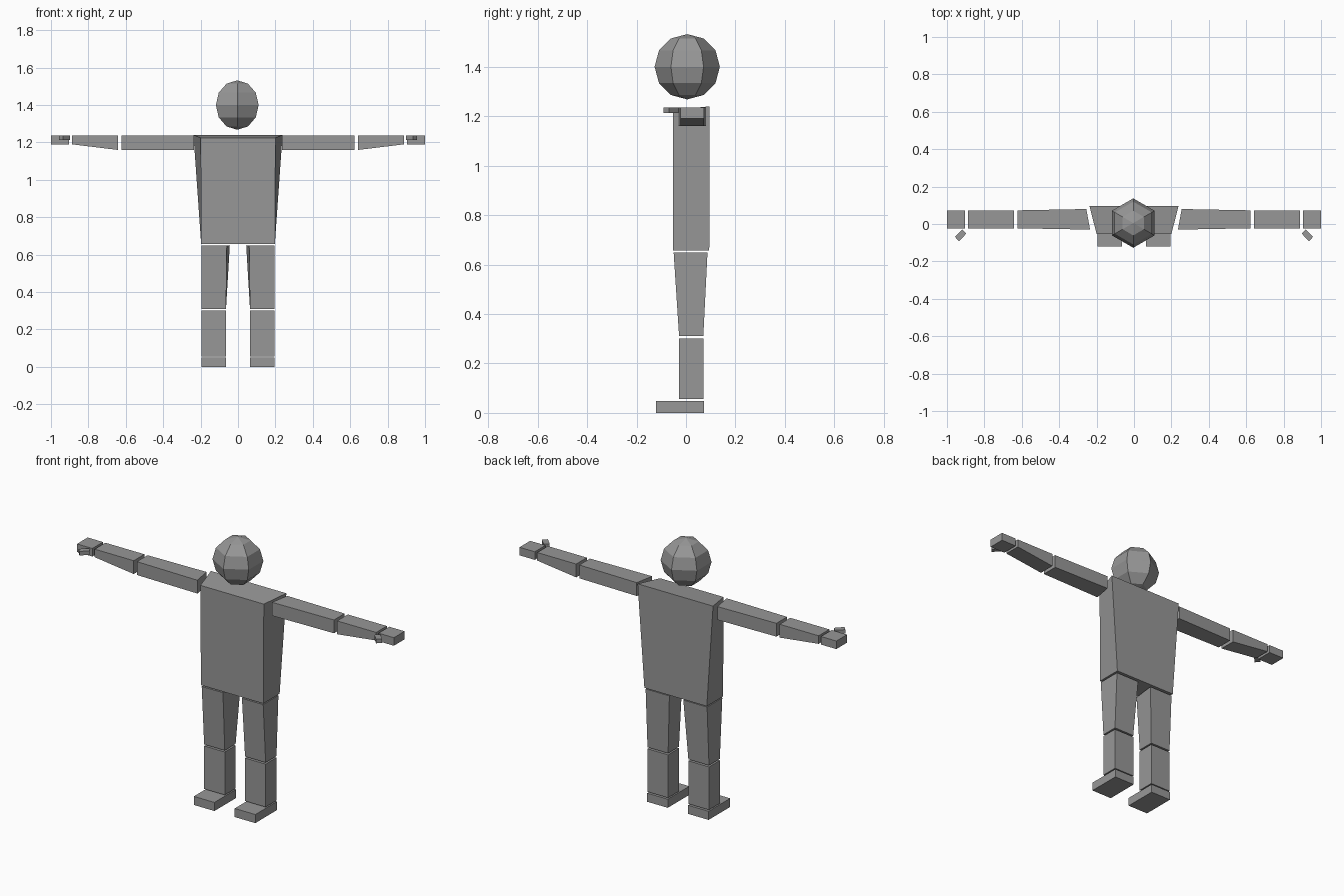
import bpy, bmesh, math
from mathutils import Matrix

if "Cube" in bpy.data.objects:
    bpy.data.objects.remove(bpy.data.objects["Cube"])

grey = bpy.data.materials.new("plain grey")
grey.diffuse_color = (0.31, 0.31, 0.31, 1)
grey.use_nodes = True
grey.node_tree.nodes["Principled BSDF"].inputs["Base Color"].default_value = grey.diffuse_color


def finish(name, bm):
    bmesh.ops.recalc_face_normals(bm, faces=bm.faces[:])
    me = bpy.data.meshes.new(name)
    bm.to_mesh(me)
    bm.free()
    me.materials.append(grey)
    ob = bpy.data.objects.new(name, me)
    bpy.context.collection.objects.link(ob)


def loft(name, a, b, side=1):
    """Six-sided block between two four-cornered ends; side=-1 mirrors it in x."""
    bm = bmesh.new()
    va = [bm.verts.new((side * x, y, z)) for x, y, z in a]
    vb = [bm.verts.new((side * x, y, z)) for x, y, z in b]
    bm.faces.new(va)
    bm.faces.new(vb[::-1])
    for i in range(4):
        j = (i + 1) % 4
        bm.faces.new((va[i], vb[i], vb[j], va[j]))
    finish(name, bm)


def level(z, x0, x1, y0, y1):
    """Horizontal rectangle."""
    return [(x0, y0, z), (x1, y0, z), (x1, y1, z), (x0, y1, z)]


def section(xf, xb, y0, y1, z0, z1):
    """Upright rectangle across an arm, at xf in front and xb behind."""
    return [(xf, y0, z0), (xb, y1, z0), (xb, y1, z1), (xf, y0, z1)]


# Torso: wider at the back of the shoulders, top sloping slightly forward
loft("torso", level(0.657, -0.197, 0.197, -0.053, 0.094),
     [(-0.2, -0.053, 1.225), (0.2, -0.053, 1.225), (0.238, 0.096, 1.24), (-0.238, 0.096, 1.24)])

# Head: six-sided faceted ball
bm = bmesh.new()
bmesh.ops.create_uvsphere(bm, u_segments=6, v_segments=6, radius=0.132,
                          matrix=Matrix.Translation((-0.004, 0.005, 1.4)))
finish("head", bm)

for side, tag in ((1, "left"), (-1, "right")):
    # Arm
    loft(tag + "_upper_arm", section(0.235, 0.255, -0.03, 0.08, 1.16, 1.236),
         section(0.622, 0.622, -0.023, 0.073, 1.16, 1.236), side)
    loft(tag + "_forearm", section(0.642, 0.642, -0.023, 0.073, 1.16, 1.236),
         section(0.888, 0.888, -0.023, 0.073, 1.19, 1.236), side)
    loft(tag + "_hand", section(0.903, 0.903, -0.023, 0.073, 1.19, 1.236),
         section(1.0, 1.0, -0.023, 0.073, 1.19, 1.236), side)
    # Thumb, turned diagonally in front of the hand
    thumb = [(0.918, -0.03), (0.897, -0.052), (0.936, -0.092), (0.958, -0.068)]
    loft(tag + "_thumb", [(x, y, 1.213) for x, y in thumb],
         [(x, y, 1.236) for x, y in thumb], side)
    # Leg
    loft(tag + "_thigh", level(0.31, 0.064, 0.194, -0.028, 0.07),
         [(0.06, -0.05, 0.649), (0.194, -0.05, 0.649), (0.194, 0.087, 0.649), (0.044, 0.087, 0.649)],
         side)
    loft(tag + "_shin", level(0.056, 0.064, 0.194, -0.028, 0.07),
         level(0.301, 0.064, 0.194, -0.028, 0.07), side)
    loft(tag + "_foot", level(0, 0.064, 0.194, -0.121, 0.073),
         level(0.049, 0.064, 0.194, -0.121, 0.073), side)
